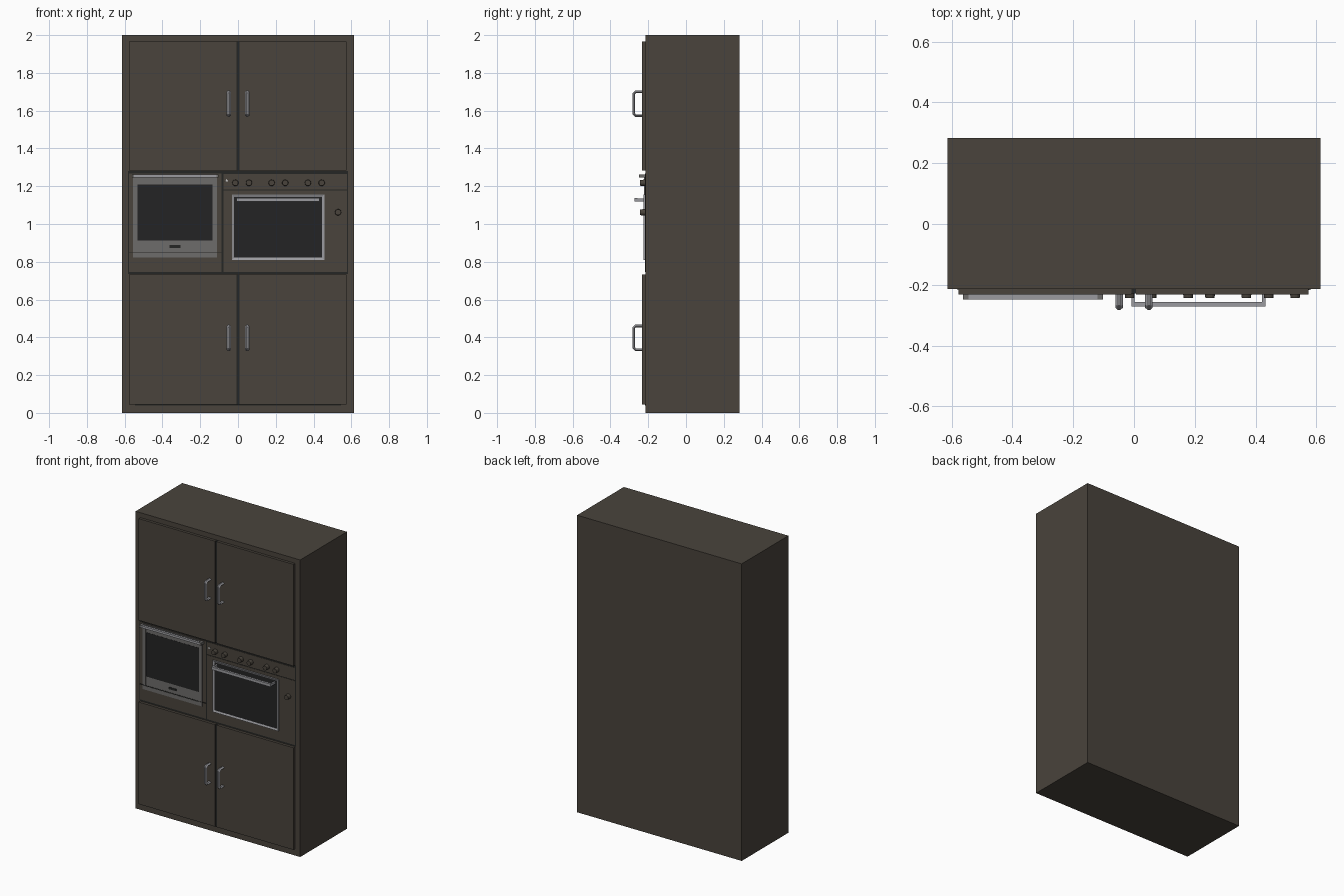
import bpy, bmesh, math
from mathutils import Matrix

if "Cube" in bpy.data.objects:
    bpy.data.objects.remove(bpy.data.objects["Cube"])


def mat(name, r, g, b):
    m = bpy.data.materials.new(name)
    m.diffuse_color = (r, g, b, 1)
    m.use_nodes = True
    m.node_tree.nodes["Principled BSDF"].inputs["Base Color"].default_value = m.diffuse_color
    return m


WOOD = mat("dark_brown", 0.067, 0.057, 0.045)
TRIM = mat("black_trim", 0.018, 0.019, 0.018)
GLASS = mat("dark_glass", 0.017, 0.017, 0.018)
STEEL = mat("grey_steel", 0.155, 0.15, 0.145)
METAL = mat("light_metal", 0.33, 0.33, 0.35)
WHITE = mat("pale_lamp", 0.6, 0.6, 0.6)


def finish(name, bm, material):
    bmesh.ops.recalc_face_normals(bm, faces=bm.faces)
    me = bpy.data.meshes.new(name)
    bm.to_mesh(me)
    bm.free()
    me.materials.append(material)
    ob = bpy.data.objects.new(name, me)
    bpy.context.collection.objects.link(ob)
    return ob


def box(name, x, y, z, material):
    bm = bmesh.new()
    bmesh.ops.create_cube(bm, size=1)
    for v in bm.verts:
        v.co = [r[0] + (c + 0.5) * (r[1] - r[0]) for c, r in zip(v.co, (x, y, z))]
    return finish(name, bm, material)


def knob(name, x, z, r, y0, y1, material, sides=16):
    bm = bmesh.new()
    bmesh.ops.create_cone(bm, cap_ends=True, segments=sides, radius1=r, radius2=r * 0.9,
                          depth=y0 - y1)
    bm.transform(Matrix.Translation((x, (y0 + y1) / 2, z)) @ Matrix.Rotation(math.pi / 2, 4, 'X'))
    return finish(name, bm, material)


def frame(name, x, z, w, y0, y1, material, lip=0.0):
    """Rectangular picture frame; lip sinks the inner edge for a sloped front."""
    bm = bmesh.new()
    rings = []
    for inset, y in ((0, y0), (0, y1), (w, y1 + lip), (w, y0)):
        a, b, c, d = x[0] + inset, x[1] - inset, z[0] + inset, z[1] - inset
        rings.append([bm.verts.new((p, y, q)) for p, q in ((a, c), (b, c), (b, d), (a, d))])
    for i in range(4):
        r, s = rings[i], rings[(i + 1) % 4]
        for j in range(4):
            k = (j + 1) % 4
            bm.faces.new((r[j], r[k], s[k], s[j]))
    return finish(name, bm, material)


def pull(name, x, z0, z1):
    """D-shaped door handle with chamfered corners and a ridged section."""
    y0, y1, c, t = -0.230, -0.283, 0.014, 0.014
    hw = 0.012
    outer = [(y0, z0), (y1 + c, z0), (y1, z0 + c), (y1, z1 - c), (y1 + c, z1), (y0, z1)]
    inner = [(y0, z0 + t), (y1 + c + 0.005, z0 + t), (y1 + t, z0 + c + 0.005),
             (y1 + t, z1 - c - 0.005), (y1 + c + 0.005, z1 - t), (y0, z1 - t)]
    bm = bmesh.new()
    rings = []
    for o, i in zip(outer, inner):
        ring = []
        # hexagonal section: narrow outer ridge, full-width middle, narrow inner edge
        for f, w in ((0, 0.3), (0.5, 1), (1, 0.5), (1, -0.5), (0.5, -1), (0, -0.3)):
            ring.append(bm.verts.new((x + w * hw, o[0] + f * (i[0] - o[0]), o[1] + f * (i[1] - o[1]))))
        rings.append(ring)
    for a, b in zip(rings, rings[1:]):
        for j in range(6):
            k = (j + 1) % 6
            bm.faces.new((a[j], a[k], b[k], b[j]))
    bm.faces.new(rings[0])
    bm.faces.new(rings[-1])
    return finish(name, bm, METAL)


F = -0.214   # cabinet front plane

# Cabinet carcass
box("cabinet_body", (-0.613, 0.613), (F, 0.283), (0, 2), WOOD)

# Upper and lower door pairs with handles
for level, z0, z1, hz in (("upper", 1.282, 1.967, 1.567), ("lower", 0.045, 0.732, 0.327)):
    box(level + "_door_gap", (-0.009, 0.007), (-0.228, F), (z0, z1), TRIM)
    for side, xa, xb, hx in (("left", -0.577, -0.009, -0.049), ("right", 0.007, 0.575, 0.049)):
        box(f"{level}_{side}_door", (xa, xb), (-0.232, F), (z0, z1), WOOD)
        pull(f"{level}_{side}_handle", hx, hz, hz + 0.14)
box("bottom_shadow_strip", (-0.545, 0.545), (-0.218, F), (0.038, 0.045), TRIM)

# Dark backing visible as joints around the appliances
box("appliance_backing", (-0.583, 0.583), (-0.2155, F), (0.736, 1.28), TRIM)

# Left appliance: panels, steel door, window, top bar
P = -0.218
box("left_upper_panel", (-0.577, -0.087), (P, F), (0.852, 1.268), WOOD)
box("left_lower_panel", (-0.577, -0.087), (P, F), (0.745, 0.848), WOOD)
frame("left_steel_frame", (-0.557, -0.111), (0.822, 1.262), 0.025, F, -0.222, STEEL)
box("left_steel_plate", (-0.54, -0.128), (-0.2205, F), (0.822, 0.913), STEEL)
box("left_steel_header", (-0.54, -0.128), (-0.2205, F), (1.21, 1.262), STEEL)
box("left_window", (-0.532, -0.136), (-0.2215, F), (0.913, 1.21), GLASS)
box("left_door_joint", (-0.577, -0.087), (-0.2225, F), (0.848, 0.852), TRIM)
box("left_badge_plate", (-0.362, -0.305), (-0.2235, F), (0.874, 0.888), TRIM)
box("left_handle_bar", (-0.55, -0.115), (-0.248, -0.232), (1.246, 1.261), METAL)
for x in (-0.557, -0.115):
    box("left_handle_end", (x - 0.005, x + 0.013), (-0.248, F), (1.245, 1.262), STEEL)

# Right oven: control panel, door, framed window
box("oven_control_panel", (-0.078, 0.577), (P, F), (1.183, 1.266), WOOD)
box("oven_door", (-0.078, 0.577), (P, F), (0.745, 1.178), WOOD)
box("oven_window", (-0.02, 0.446), (-0.2195, F), (0.82, 1.146), GLASS)
frame("oven_window_frame", (-0.032, 0.457), (0.81, 1.156), 0.012, F, -0.226, METAL, 0.005)

# Oven handle
box("oven_handle_bar", (-0.008, 0.432), (-0.272, -0.257), (1.118, 1.137), METAL)
for x in (-0.008, 0.422):
    box("oven_handle_post", (x, x + 0.01), (-0.258, F), (1.12, 1.135), METAL)

# Knobs and indicator lamp
for x, z in [(x, 1.218) for x in (-0.014, 0.058, 0.178, 0.25, 0.37, 0.443)] + [(0.53, 1.062)]:
    knob("oven_knob", x, z, 0.017, F, -0.244, WOOD)
knob("indicator_lamp", -0.06, 1.23, 0.01, F, -0.222, WHITE, 3)
